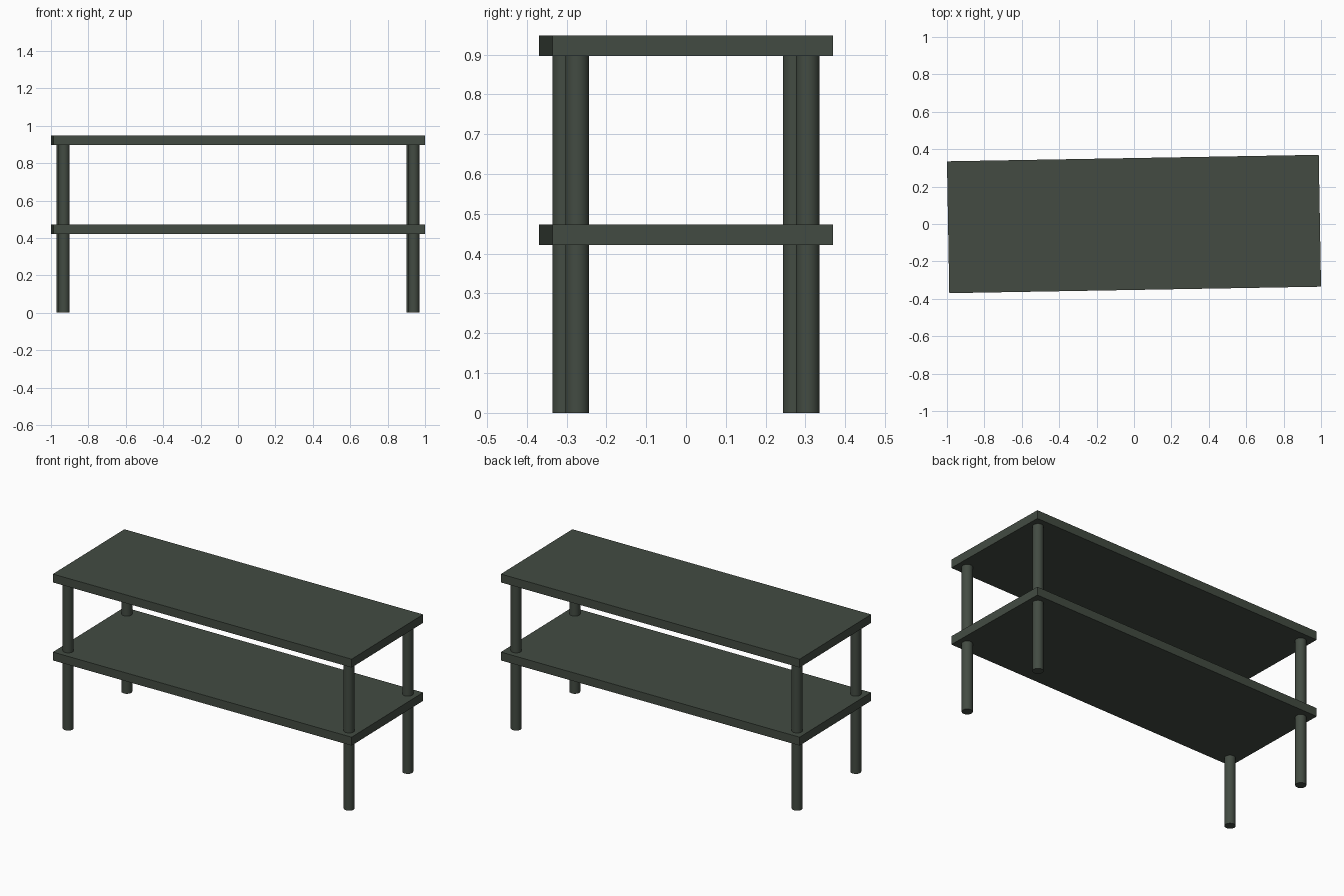
import bpy, math
from mathutils import Matrix

if "Cube" in bpy.data.objects:
    bpy.data.objects.remove(bpy.data.objects["Cube"])

TURN = Matrix.Rotation(math.radians(1.0), 4, 'Z')  # whole table is turned slightly

paint = bpy.data.materials.new("dark_green_grey")
paint.diffuse_color = (0.056, 0.071, 0.055, 1)
paint.use_nodes = True
paint.node_tree.nodes["Principled BSDF"].inputs["Base Color"].default_value = paint.diffuse_color


def finish(name):
    ob = bpy.context.object
    ob.name = name
    ob.data.materials.append(paint)
    return ob


def board(name, z0, z1):
    bpy.ops.mesh.primitive_cube_add(size=1)
    ob = finish(name)
    ob.data.transform(TURN @ Matrix.Translation((0, 0, (z0 + z1) / 2))
                      @ Matrix.Diagonal((1.988, 0.705, z1 - z0, 1)))


def leg(name, x, y):
    bpy.ops.mesh.primitive_cylinder_add(vertices=32, radius=0.03, depth=0.9)
    ob = finish(name)
    ob.data.transform(TURN @ Matrix.Translation((x, y, 0.45)))
    bpy.ops.object.shade_smooth_by_angle(angle=math.radians(30))


# Two boards
board("table_top", 0.897, 0.948)
board("lower_shelf", 0.422, 0.473)

# Four round legs running through the shelf
for sx, side in ((-1, "left"), (1, "right")):
    for sy, end in ((-1, "front"), (1, "back")):
        leg(f"{end}_{side}_leg", sx * 0.935, sy * 0.2895)
